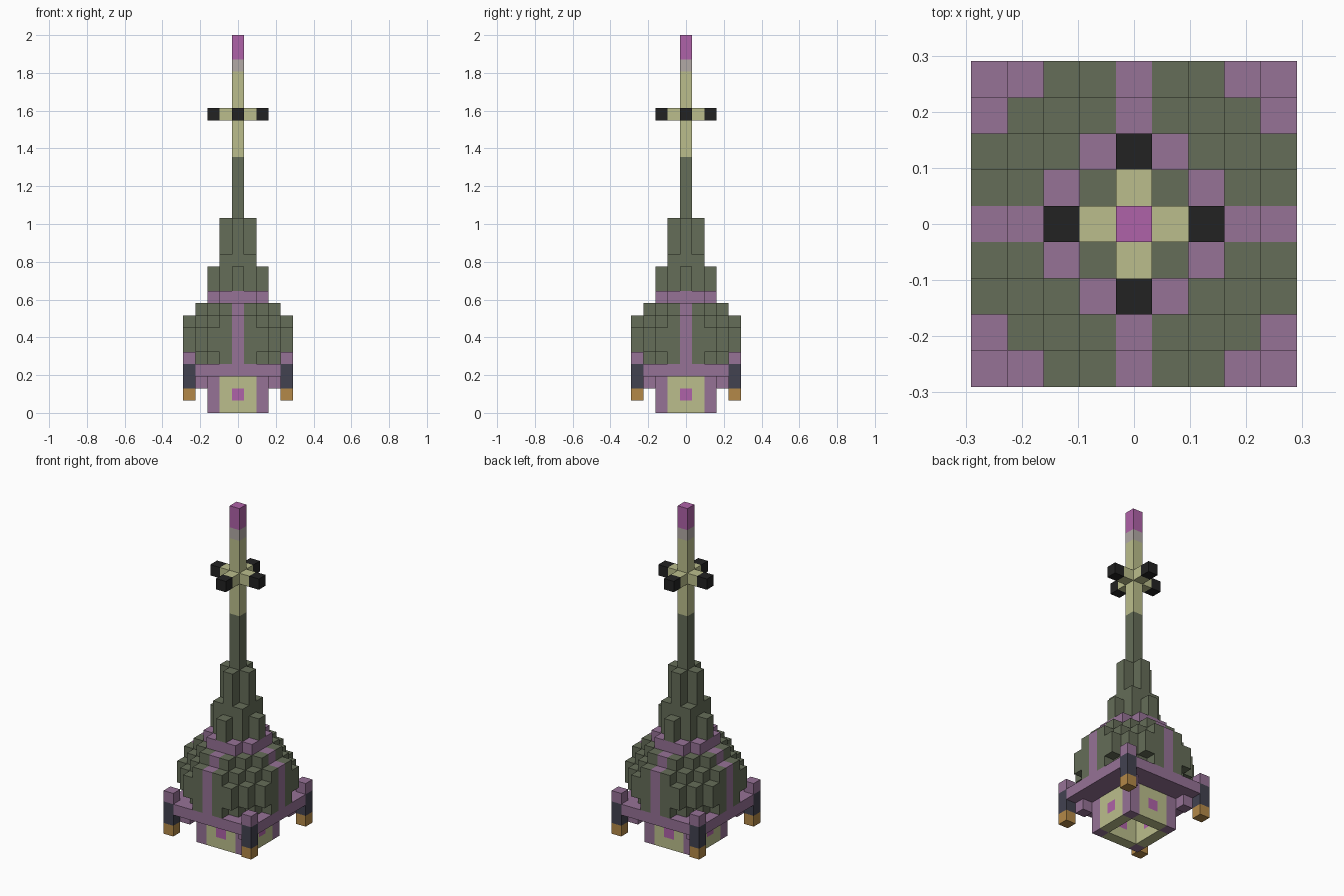
import bpy
import bmesh
from mathutils import Vector

cube = bpy.data.objects.get("Cube")
if cube:
    bpy.data.objects.remove(cube)

U = 2 / 31  # edge length of one block


def linear(c):
    c /= 255
    return c / 12.92 if c <= 0.04045 else ((c + 0.055) / 1.055) ** 2.4


def material(name, *rgb):
    m = bpy.data.materials.new(name)
    m.use_nodes = True
    colour = (*[linear(c) for c in rgb], 1)
    m.diffuse_color = colour
    m.node_tree.nodes["Principled BSDF"].inputs["Base Color"].default_value = colour
    return m


GREEN = material("moss green", 101, 109, 88)
PURPLE = material("dusty purple", 150, 114, 150)
CREAM = material("pale olive", 187, 190, 140)
BLACK = material("black", 34, 34, 34)
MAGENTA = material("magenta", 175, 98, 168)
GREY = material("warm grey", 178, 170, 166)
BLUE = material("slate blue", 66, 66, 80)
ORANGE = material("ochre", 180, 137, 72)

SIDES = [Vector(d) for d in
         ((1, 0, 0), (-1, 0, 0), (0, 1, 0), (0, -1, 0), (0, 0, 1), (0, 0, -1))]


def build(name, rule, layers, reach=4):
    """Make a block part; rule(a, b, z) gives a material or None.
    a and b are the larger and smaller distance from the axis, in blocks."""
    span = range(-reach, reach + 1)
    cells = {}
    for z in layers:
        for x in span:
            for y in span:
                mat = rule(max(abs(x), abs(y)), min(abs(x), abs(y)), z)
                if mat:
                    cells[x, y, z] = mat
    mats = list(dict.fromkeys(cells.values()))
    bm = bmesh.new()
    for cell, mat in cells.items():
        centre = Vector(cell) + Vector((0, 0, 0.5))
        for n in SIDES:
            if tuple(int(v) for v in Vector(cell) + n) in cells:
                continue
            u = Vector((n.y, n.z, n.x)) / 2
            v = n.cross(u)
            corners = (u + v, v - u, -u - v, u - v)
            face = bm.faces.new([bm.verts.new((centre + n / 2 + c) * U)
                                 for c in corners])
            face.material_index = mats.index(mat)
    bmesh.ops.remove_doubles(bm, verts=bm.verts, dist=U / 100)
    mesh = bpy.data.meshes.new(name)
    bm.to_mesh(mesh)
    bm.free()
    for m in mats:
        mesh.materials.append(m)
    bpy.context.collection.objects.link(bpy.data.objects.new(name, mesh))


# Hollow base room with purple corner posts and a window in each wall
def base(a, b, z):
    if a == 2:
        if b == 2:
            return PURPLE
        return MAGENTA if b == 0 and z == 1 else CREAM


# Braces from the room corners to the legs
def brace(a, b, z):
    return PURPLE if a == b == 3 else None


# Platform with the leg corners left free
def platform(a, b, z):
    return None if a == b == 4 else PURPLE


# Corner legs
def leg(a, b, z):
    if a == b == 4:
        return {1: ORANGE, 4: PURPLE}.get(z, BLUE)


# Round dome with a purple stripe on each side and a purple collar
def dome(a, b, z):
    widths = {4: (4, 4, 4, 2, 1), 7: (4, 4, 4, 2, 1),
              8: (3, 3, 2, 1, -1), 9: (2, 2, 1, -1, -1)}
    limit = widths.get(z, (4, 4, 4, 3, 2))[a]
    if b <= limit:
        return PURPLE if z == 9 or b == 0 else GREEN


# Stepped tower of buttresses
def tower(a, b, z):
    top = {(0, 0): 16, (1, 0): 16, (1, 1): 13, (2, 0): 12}.get((a, b), 0)
    return GREEN if z < top else None


# Thin mast changing colour with height
def mast(a, b, z):
    if a == 0:
        for top, mat in ((21, GREEN), (28, CREAM), (29, GREY), (31, MAGENTA)):
            if z < top:
                return mat


# Four crossarms with black tips
def crossarm(a, b, z):
    if b == 0 and a in (1, 2):
        return BLACK if a == 2 else CREAM


build("base_room", base, range(3))
build("leg_braces", brace, range(2, 3))
build("platform", platform, range(3, 4))
build("corner_legs", leg, range(1, 5))
build("dome", dome, range(4, 10))
build("tower", tower, range(10, 16))
build("mast", mast, range(16, 31))
build("crossarms", crossarm, range(24, 25))
